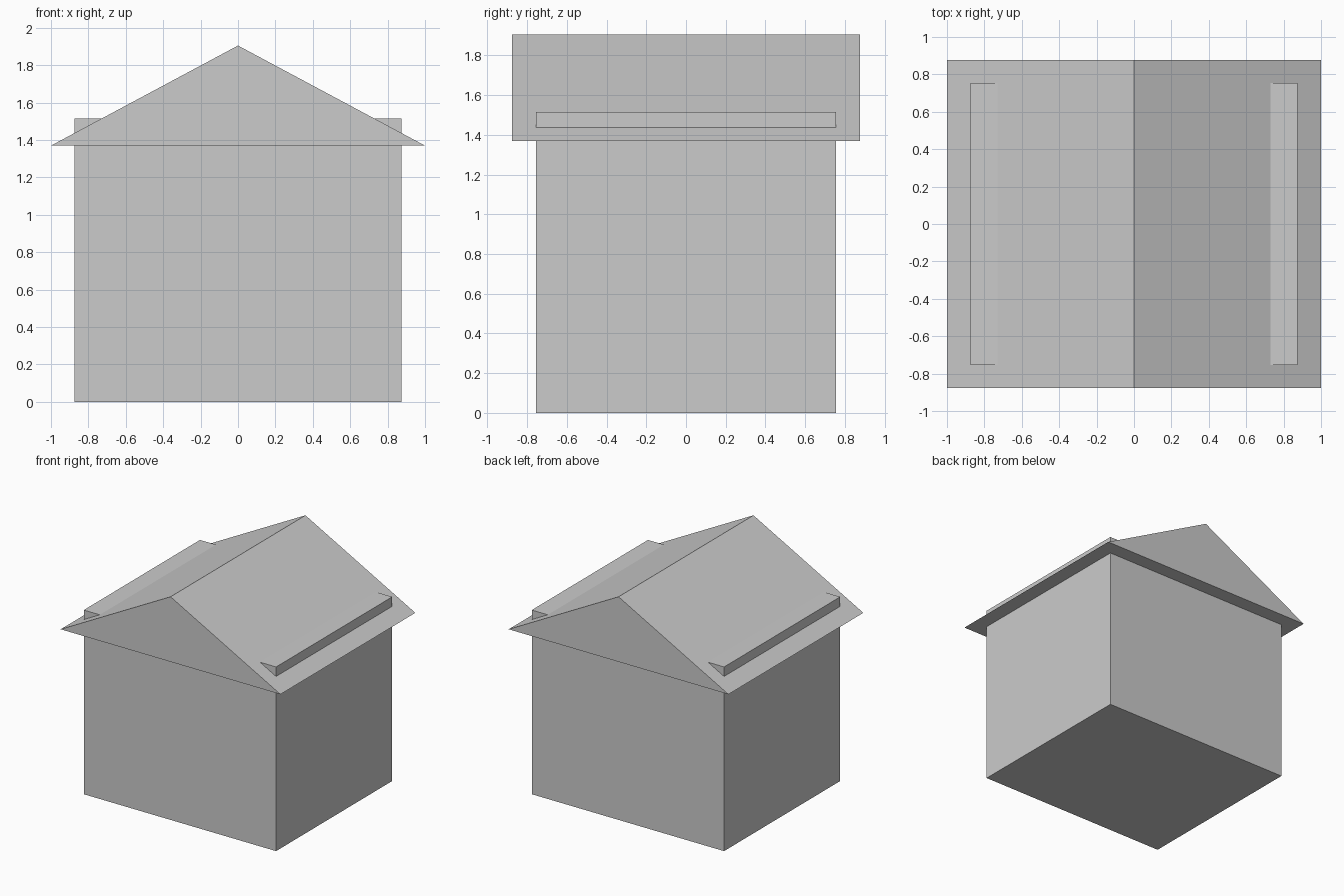
import bpy

if "Cube" in bpy.data.objects:
    bpy.data.objects.remove(bpy.data.objects["Cube"])


def prism(name, profile, half_depth):
    """Extrude an x-z profile along y, centred on y = 0."""
    n = len(profile)
    verts = [(x, y, z) for y in (-half_depth, half_depth) for x, z in profile]
    faces = [tuple(range(n)), tuple(reversed(range(n, 2 * n)))]
    faces += [(i, i + n, (i + 1) % n + n, (i + 1) % n) for i in range(n)]
    mesh = bpy.data.meshes.new(name)
    mesh.from_pydata(verts, [], faces)
    mesh.update()
    obj = bpy.data.objects.new(name, mesh)
    bpy.context.collection.objects.link(obj)
    return obj


# House body: a box whose upper edges poke through the roof slopes
prism("house_body", [(-0.875, 0), (0.875, 0), (0.875, 1.515), (-0.875, 1.515)], 0.755)

# Gabled roof: solid triangular prism overhanging all sides
prism("gable_roof", [(-1, 1.37), (1, 1.37), (0, 1.905)], 0.877)
